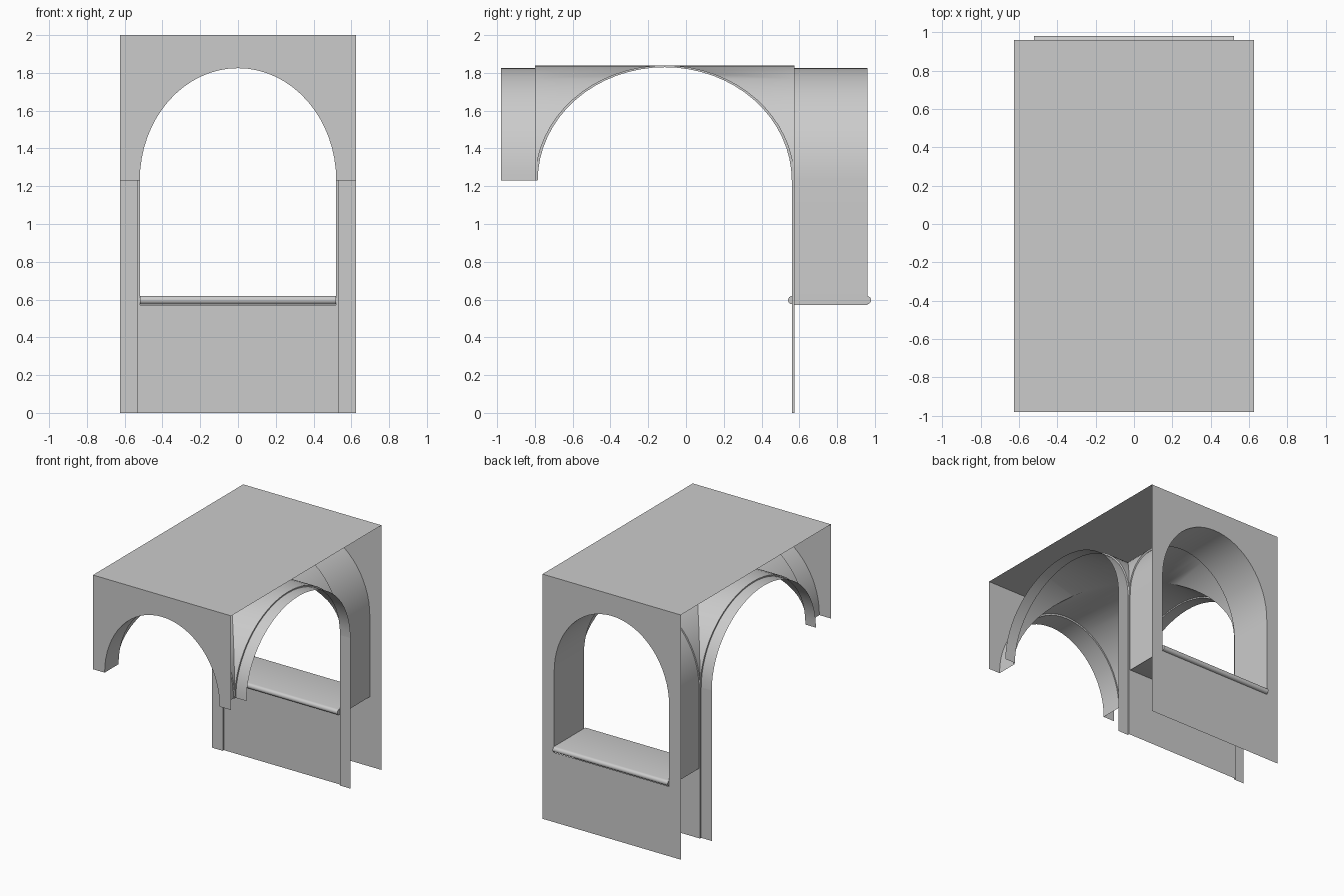
import bpy, bmesh, math
from mathutils import Vector

if "Cube" in bpy.data.objects:
    bpy.data.objects.remove(bpy.data.objects["Cube"])

W, HALF = 0.625, 0.52            # bay half width, opening half width
Y0, Y1 = -0.98, 0.96             # front and back wall planes
V0, V1 = -0.80, 0.575            # vault ends
YC, AY = (V0 + V1) / 2, (V1 - V0) / 2
SPRING, SILL, TOP, N = 1.23, 0.57, 2.0, 32
INSIDE = Vector((0, YC, 1.0))


def arch(a, b, n=N):
    """Half ellipse from +a to -a, as (offset, z)."""
    return [(a * math.cos(math.pi * i / n), SPRING + b * math.sin(math.pi * i / n))
            for i in range(n + 1)]


def make(name, faces, toward=None, angle=35):
    bm = bmesh.new()
    for f in faces:
        bm.faces.new([bm.verts.new(v) for v in f])
    bmesh.ops.remove_doubles(bm, verts=bm.verts, dist=1e-5)
    bmesh.ops.dissolve_degenerate(bm, dist=1e-6, edges=bm.edges)
    bm.normal_update()
    if toward is not None:
        for f in bm.faces:
            if f.normal.dot(Vector(toward) - f.calc_center_median()) < 0:
                f.normal_flip()
    me = bpy.data.meshes.new(name)
    bm.to_mesh(me)
    bm.free()
    ob = bpy.data.objects.new(name, me)
    bpy.context.collection.objects.link(ob)
    bpy.ops.object.select_all(action='DESELECT')
    ob.select_set(True)
    bpy.context.view_layer.objects.active = ob
    bpy.ops.object.shade_smooth_by_angle(angle=math.radians(angle))
    return ob


def loft(p, q):
    """Strip of quads between two equal length point rows."""
    return [(p[i], p[i + 1], q[i + 1], q[i]) for i in range(len(p) - 1)]


def rect_y(x, y, z0, z1):
    return [(-x, y, z0), (x, y, z0), (x, y, z1), (-x, y, z1)]


# Flat roof
make("roof", [[(-W, Y0, TOP), (W, Y0, TOP), (W, Y1, TOP), (-W, Y1, TOP)]], (0, 0, 9))


# End walls with arched openings, and the reveals running in to the vault
def end_wall(name, y, inner, base):
    prof = arch(HALF, 0.595)
    if base < SPRING:
        prof = [(HALF, base)] + prof + [(-HALF, base)]
    outline = prof + [(-W, base), (-W, TOP), (W, TOP), (W, base)]
    faces = [[(x, y, z) for x, z in outline]]
    if base < SPRING:
        faces.append(rect_y(W, y, 0, base))
    make(name + "_wall", faces, (0, y * 9, 1))
    make(name + "_reveal", loft([(x, y, z) for x, z in prof],
                                [(x, inner, z) for x, z in prof]), (0, (y + inner) / 2, 1.0))
    # thin step between the reveal and the vault
    a, b = arch(HALF, 0.595), arch(0.53, 0.61)
    make(name + "_arch_step", loft([(x, inner, z) for x, z in a],
                                   [(x, inner, z) for x, z in b]), INSIDE)


end_wall("front", Y0, V0, SPRING)
end_wall("back", Y1, V1, SILL)

# Groin vault: four ruled panels meeting along the diagonals
AX, RISE = 0.53, 0.61
panels = []
for s in (-1, 1):
    px, py = arch(AX, RISE), arch(AY, RISE)
    panels += loft([(x, YC + s * AY, z) for x, z in px],
                   [(x, YC + s * AY * abs(x) / AX, z) for x, z in px])
    panels += loft([(s * AX, YC + y, z) for y, z in py],
                   [(s * AX * abs(y) / AY, YC + y, z) for y, z in py])
make("groin_vault", panels, INSIDE, 30)

# Side arch ribs, each with a small inner step
for s, side in ((-1, "left"), (1, "right")):
    rib, outer = arch(AY - 0.015, RISE - 0.01), arch(AY, RISE)
    inner_edge = [(s * AX, YC + y, z) for y, z in rib]
    faces = loft([(s * W, YC + y, z) for y, z in rib], inner_edge)
    faces += loft(inner_edge, [(s * AX, YC + y, z) for y, z in outer])
    make(side + "_side_arch", faces, INSIDE)
    # pilaster under the back springing
    prof = [(HALF, V1), (AX, V1), (AX, V1 - 0.015), (W, V1 - 0.015)]
    make(side + "_pilaster", loft([(s * x, y, 0) for x, y in prof],
                                  [(s * x, y, SPRING) for x, y in prof]), (0, -3, 0.6))

# Low panel under the window, facing the arcade
make("inner_panel", [rect_y(HALF, V1, 0, SILL)], INSIDE)

# Window sill with rounded noses
R, SA, SB = 0.022, 0.54, 0.98
nose = [(-math.pi / 2 + math.pi * i / 8) for i in range(9)]
sec = [(SB - R + R * math.cos(t), 0.597 + R * math.sin(t)) for t in nose]
sec += [(SA + R - R * math.cos(t), 0.597 - R * math.sin(t)) for t in nose]
L = [(-HALF, y, z) for y, z in sec]
Rr = [(HALF, y, z) for y, z in sec]
make("window_sill", loft(L + L[:1], Rr + Rr[:1]) + [L, Rr], (0, 0.76, 0.597))
bm = bmesh.new()
me = bpy.data.objects["window_sill"].data
bm.from_mesh(me)
bmesh.ops.recalc_face_normals(bm, faces=bm.faces)
bm.to_mesh(me)
bm.free()
